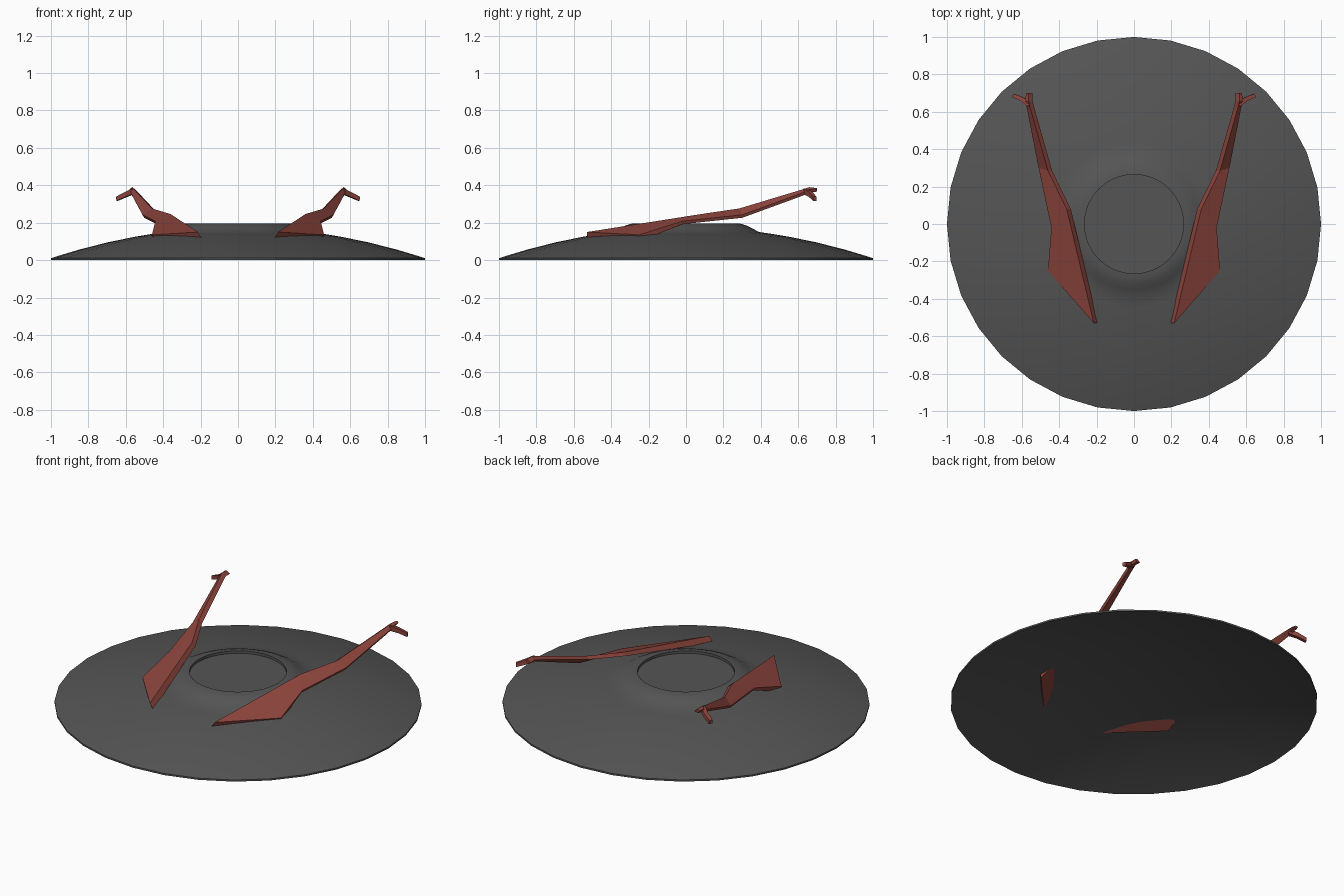
import bpy, bmesh, math
from mathutils import Vector

if "Cube" in bpy.data.objects:
    bpy.data.objects.remove(bpy.data.objects["Cube"])


def material(name, rgb):
    m = bpy.data.materials.new(name)
    m.diffuse_color = (*rgb, 1)
    m.use_nodes = True
    m.node_tree.nodes["Principled BSDF"].inputs["Base Color"].default_value = m.diffuse_color
    return m


def finish(name, bm, mat):
    bmesh.ops.recalc_face_normals(bm, faces=bm.faces)
    me = bpy.data.meshes.new(name)
    bm.to_mesh(me)
    bm.free()
    me.materials.append(mat)
    ob = bpy.data.objects.new(name, me)
    bpy.context.collection.objects.link(ob)
    return ob


def lathe(name, profile, mat, sides=32):
    bm = bmesh.new()
    rings = []
    for r, z in profile:
        if r == 0:
            rings.append([bm.verts.new((0, 0, z))] * sides)
        else:
            rings.append([bm.verts.new((r * math.sin(2 * math.pi * i / sides),
                                        r * math.cos(2 * math.pi * i / sides), z))
                          for i in range(sides)])
    for a, b in zip(rings, rings[1:]):
        for i in range(sides):
            j = (i + 1) % sides
            bm.faces.new(list(dict.fromkeys((a[i], a[j], b[j], b[i]))))
    return finish(name, bm, mat)


def loft(bm, sections, side):
    rings = [[bm.verts.new((p[0] * side, p[1], p[2])) for p in s] for s in sections]
    for a, b in zip(rings, rings[1:]):
        for i in range(4):
            j = (i + 1) % 4
            bm.faces.new((a[i], a[j], b[j], b[i]))
    bm.faces.new(rings[0])
    bm.faces.new(rings[-1])


dark = material("dark_grey", (0.09, 0.09, 0.09))
red = material("dull_red", (0.27, 0.06, 0.047))


# Domed shell with raised boss and shallow recess
def dome(r):
    return 0.165 * (1 - r * r)


steps = [0.96, 0.85, 0.7, 0.55, 0.45]
upper = [(1, 0.01)] + [(r, dome(r) + 0.01) for r in steps]
boss = [(0.39, 0.15), (0.35, 0.172), (0.32, 0.186), (0.295, 0.194), (0.265, 0.197),
        (0.265, 0.182), (0, 0.184)]
under = [(0, dome(0)), (0.25, dome(0.25))] + [(r, dome(r)) for r in reversed(steps)] + [(1, 0)]
disc = lathe("domed_disc", under + upper + boss, dark)
bpy.context.view_layer.objects.active = disc
disc.select_set(True)
bpy.ops.object.shade_smooth_by_angle(angle=math.radians(35))

# Arm stations: top inner edge, outer edge
stations = [((0.215, -0.53, 0.15), (0.46, -0.25, 0.135), 0.035),
            ((0.36, 0.08, 0.246), (0.442, -0.02, 0.208), 0.016),
            ((0.46, 0.285, 0.276), (0.51, 0.30, 0.242), 0.016),
            ((0.552, 0.61, 0.374), (0.572, 0.615, 0.357), 0.016),
            ((0.565, 0.66, 0.39), (0.58, 0.66, 0.378), 0.018),
            ((0.565, 0.70, 0.385), (0.578, 0.70, 0.38), 0.014)]

for label, side in (("right", 1), ("left", -1)):
    bm = bmesh.new()
    sections = []
    for a, b, t in stations:
        a, b = Vector(a), Vector(b)
        sections.append((a, b, b + Vector((-0.008, 0, -t)), a + Vector((-0.022, 0, -t))))
    loft(bm, sections, side)
    # Forked side prong at the arm's end
    prong = [((0.56, 0.64, 0.368), 0.015), ((0.60, 0.668, 0.350), 0.013),
             ((0.647, 0.688, 0.328), 0.011)]
    loft(bm, [[Vector(c) + Vector((dx * h, dy * h, dz * h))
               for dx, dy, dz in ((-0.3, 0.8, 1), (0.5, -0.8, 1), (0.3, -0.8, -1), (-0.5, 0.8, -1))]
              for c, h in prong], side)
    finish(label + "_arm", bm, red)
